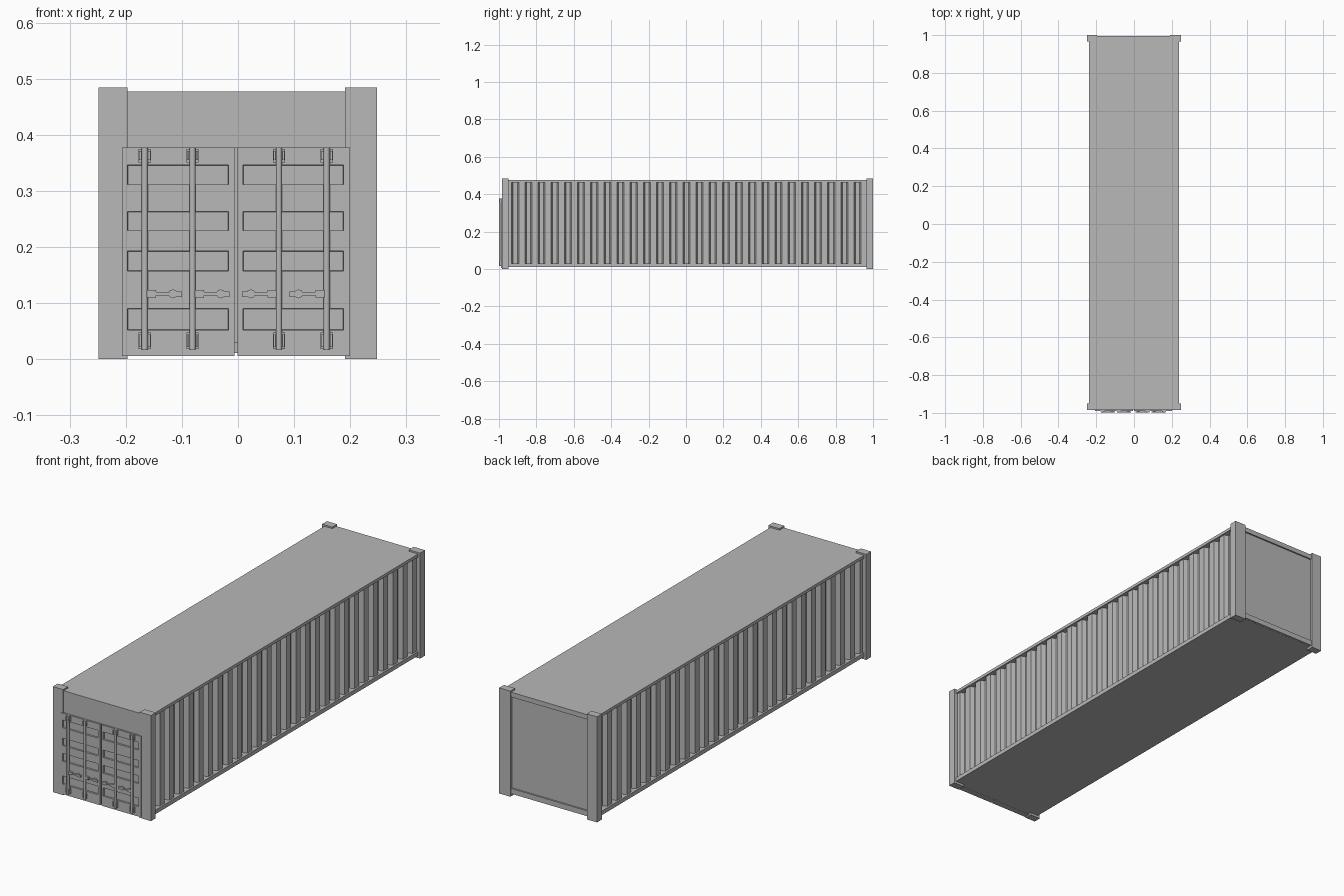
import bpy, bmesh, math
from mathutils import Matrix, Vector

if "Cube" in bpy.data.objects:
    bpy.data.objects.remove(bpy.data.objects["Cube"])

grey = bpy.data.materials.new("dark_grey_paint")
grey.diffuse_color = (0.48, 0.48, 0.48, 1)
grey.use_nodes = True
grey.node_tree.nodes["Principled BSDF"].inputs["Base Color"].default_value = grey.diffuse_color


def finish(name, bm):
    bmesh.ops.recalc_face_normals(bm, faces=bm.faces)
    me = bpy.data.meshes.new(name)
    bm.to_mesh(me)
    bm.free()
    me.materials.append(grey)
    ob = bpy.data.objects.new(name, me)
    bpy.context.collection.objects.link(ob)
    return ob


def add_box(bm, x0, x1, y0, y1, z0, z1):
    c = Vector(((x0 + x1) / 2, (y0 + y1) / 2, (z0 + z1) / 2))
    s = Matrix.Diagonal((abs(x1 - x0), abs(y1 - y0), abs(z1 - z0), 1))
    bmesh.ops.create_cube(bm, size=1, matrix=Matrix.Translation(c) @ s)


def add_cyl(bm, p, r, depth, rot=None, seg=12):
    m = Matrix.Translation(p) @ (rot or Matrix())
    bmesh.ops.create_cone(bm, cap_ends=True, segments=seg, radius1=r, radius2=r, depth=depth, matrix=m)


def box(name, *d):
    bm = bmesh.new()
    add_box(bm, *d)
    return finish(name, bm)


# roof and floor slabs, whose edges act as side rails
box("roof", -0.238, 0.238, -0.976, 0.99, 0.463, 0.477)
box("floor", -0.238, 0.238, -0.972, 0.985, 0.011, 0.03)

# corner posts
for end, y0, y1 in (("front", -0.985, -0.95), ("back", 0.965, 1.0)):
    box(end + "_left_post", -0.249, -0.197, y0, y1, 0, 0.484)
    box(end + "_right_post", 0.191, 0.248, y0, y1, 0, 0.484)

# front header, inner bulkhead and back wall with rails
box("door_header", -0.198, 0.192, -0.981, -0.976, 0.377, 0.477)
box("front_bulkhead", -0.2, 0.195, -0.96, -0.955, 0.012, 0.47)
box("back_wall", -0.2, 0.195, 0.97, 0.987, 0.012, 0.465)
box("back_top_rail", -0.198, 0.192, 0.986, 0.994, 0.455, 0.477)
box("back_bottom_rail", -0.198, 0.192, 0.97, 0.994, 0.0115, 0.036)


# corrugated side walls: a grooved profile extruded upward
def side_wall(name, sign):
    outer, inner, pitch, first = 0.230, 0.210, 0.0704, -0.913
    pts = [(0.2, -0.955), (outer, -0.955)]
    for i in range(27):
        c = first + i * pitch
        pts += [(outer, c - 0.019), (inner, c - 0.011), (inner, c + 0.011), (outer, c + 0.019)]
    pts += [(outer, 0.968), (0.2, 0.968)]
    bm = bmesh.new()
    f = bm.faces.new([bm.verts.new((sign * x, y, 0.025)) for x, y in pts])
    r = bmesh.ops.extrude_face_region(bm, geom=[f])
    top = [v for v in r["geom"] if isinstance(v, bmesh.types.BMVert)]
    bmesh.ops.translate(bm, verts=top, vec=(0, 0, 0.441))
    finish(name, bm)


side_wall("right_side_wall", 1)
side_wall("left_side_wall", -1)


# door leaves: a grid sheet whose panel cells are pressed inward
def door(name, x0, x1, px0, px1):
    xs = [x0, px0, px1, x1]
    zs = [0.006, 0.052, 0.09, 0.157, 0.193, 0.229, 0.263, 0.311, 0.346, 0.377]
    bm = bmesh.new()
    g = [[bm.verts.new((x, -0.989, z)) for x in xs] for z in zs]
    panels = []
    for j in range(len(zs) - 1):
        for i in range(3):
            f = bm.faces.new((g[j][i], g[j][i + 1], g[j + 1][i + 1], g[j + 1][i]))
            if i == 1 and j % 2 == 1:
                panels.append(f)
    edges = [e for e in bm.edges if e.is_boundary]
    r = bmesh.ops.extrude_edge_only(bm, edges=edges)
    back = [v for v in r["geom"] if isinstance(v, bmesh.types.BMVert)]
    bmesh.ops.translate(bm, verts=back, vec=(0, 0.03, 0))
    bm.normal_update()
    bmesh.ops.inset_individual(bm, faces=panels, thickness=0.001, depth=-0.007)
    finish(name, bm)


door("left_door", -0.207, -0.0065, -0.197, -0.017)
door("right_door", -0.001, 0.2, 0.009, 0.188)

# locking bars with brackets and handles
for n, (x, d) in enumerate(((-0.166, 1), (-0.081, 1), (0.073, -1), (0.158, -1)), 1):
    bm = bmesh.new()
    add_cyl(bm, (x, -0.9942, 0.197), 0.0057, 0.36)
    bar = finish(f"locking_bar_{n}", bm)
    for p in bar.data.polygons:
        p.use_smooth = abs(p.normal.z) < 0.5

    bm = bmesh.new()
    for z0, z1 in ((0.018, 0.048), (0.351, 0.375)):
        add_box(bm, x - 0.011, x + 0.011, -0.992, -0.985, z0, z1)
        for s in (-1, 1):
            add_box(bm, x + s * 0.006, x + s * 0.010, -0.998, -0.985, z0 + 0.004, z1 - 0.004)
    finish(f"bar_brackets_{n}", bm)

    bm = bmesh.new()
    add_box(bm, x + d * 0.004, x + d * 0.02, -0.998, -0.987, 0.110, 0.123)
    add_box(bm, x + d * 0.02, x + d * 0.052, -0.997, -0.992, 0.1135, 0.1195)
    add_box(bm, x + d * 0.05, x + d * 0.066, -0.998, -0.992, 0.111, 0.121)
    add_cyl(bm, (x + d * 0.05, -0.992, 0.1165), 0.008, 0.01, Matrix.Rotation(math.pi / 2, 4, "X"), 8)
    finish(f"bar_handle_{n}", bm)
